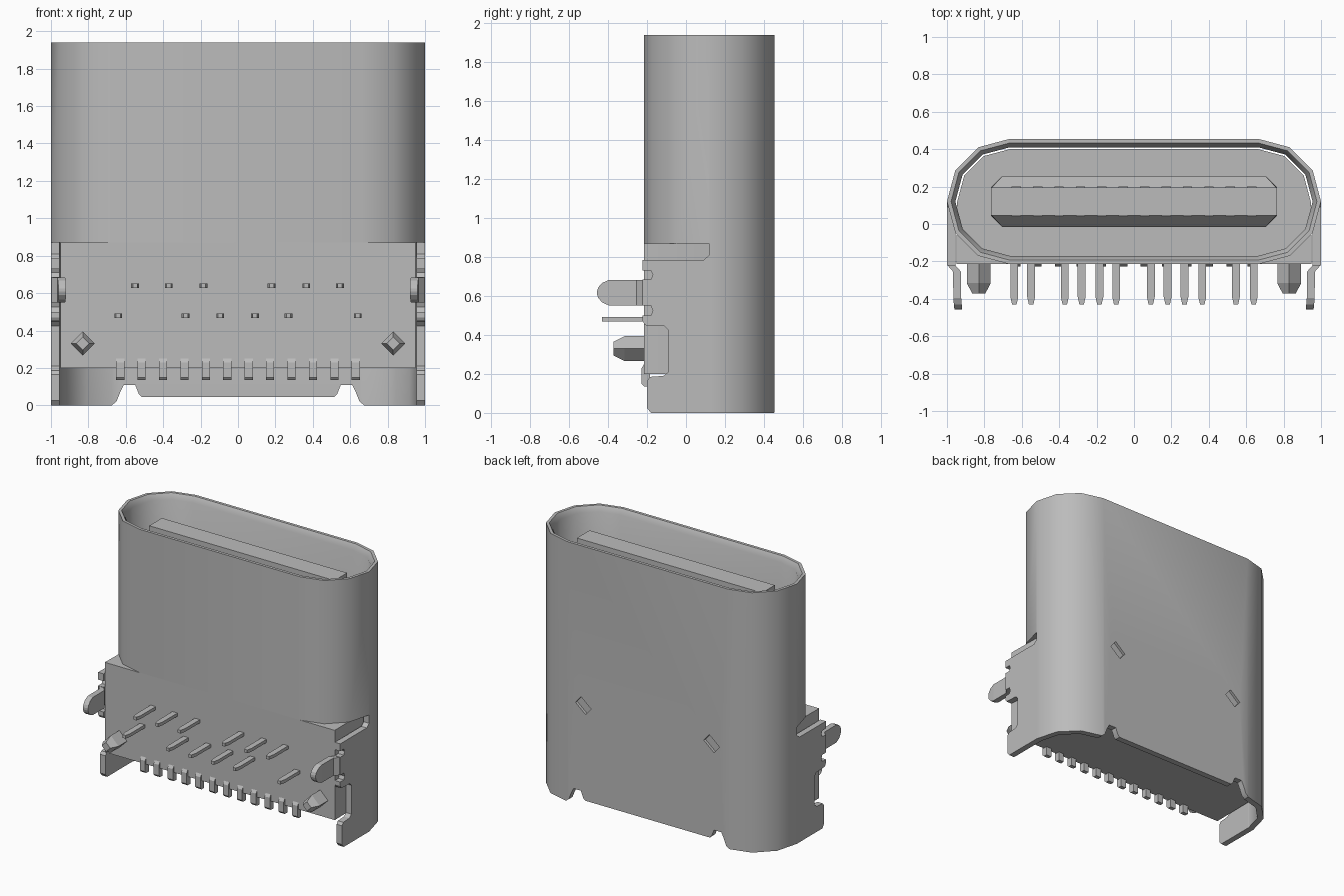
import bpy, bmesh, math
from mathutils import Vector

if "Cube" in bpy.data.objects:
    bpy.data.objects.remove(bpy.data.objects["Cube"])

GREY = (0.5, 0.5, 0.5, 1)
metal = bpy.data.materials.new("grey metal")
metal.use_nodes = True
metal.diffuse_color = GREY
metal.node_tree.nodes["Principled BSDF"].inputs["Base Color"].default_value = GREY

CX, CY, R, TOP, SHELF = 0.665, 0.12, 0.335, 1.94, 0.87


def loft(name, rings, smooth=False):
    """Skin a list of equal point rings and cap both ends."""
    bm = bmesh.new()
    rows = [[bm.verts.new(p) for p in ring] for ring in rings]
    n = len(rows[0])
    for a, b in zip(rows, rows[1:]):
        for i in range(n):
            j = (i + 1) % n
            bm.faces.new((a[i], a[j], b[j], b[i]))
    bm.faces.new(rows[0])
    bm.faces.new(rows[-1])
    return finish(name, bm, smooth)


def finish(name, bm, smooth=False):
    bmesh.ops.recalc_face_normals(bm, faces=bm.faces)
    mesh = bpy.data.meshes.new(name)
    bm.to_mesh(mesh)
    bm.free()
    mesh.materials.append(metal)
    ob = bpy.data.objects.new(name, mesh)
    bpy.context.collection.objects.link(ob)
    if smooth:
        shade(ob)
    return ob


def select(ob):
    bpy.ops.object.select_all(action="DESELECT")
    ob.select_set(True)
    bpy.context.view_layer.objects.active = ob


def shade(ob):
    select(ob)
    bpy.ops.object.shade_smooth_by_angle(angle=math.radians(35))


def prism(name, pts, axis, lo, hi, smooth=False):
    """Extrude a 2D outline along x, y or z."""
    def place(p, h):
        q = list(p)
        q.insert("xyz".index(axis), h)
        return Vector(q)
    return loft(name, [[place(p, h) for p in pts] for h in (lo, hi)], smooth)


def box(name, x, y, z):
    return prism(name, [(x[0], y[0]), (x[1], y[0]), (x[1], y[1]), (x[0], y[1])], "z", *z)


def rod(name, stations, smooth=False):
    """Rectangular bar along y from (y, x, half width, z, half height)."""
    return loft(name, [[(x + a * w, y, z + b * h) for a, b in
                        ((-1, -1), (1, -1), (1, 1), (-1, 1))]
                       for y, x, w, z, h in stations], smooth)


def arc(cx, r, start):
    return [(cx + r * math.cos(math.radians(start + 30 * i)),
             CY + r * math.sin(math.radians(start + 30 * i))) for i in range(7)]


def stadium(inset, z):
    r = R - inset
    return [(x, y, z) for x, y in arc(CX, r, -90) + arc(-CX, r, 90)]


def cut(ob, cutter):
    mod = ob.modifiers.new("cut", "BOOLEAN")
    mod.solver = "EXACT"
    mod.object = cutter
    select(ob)
    bpy.ops.object.modifier_apply(modifier=mod.name)
    bpy.data.objects.remove(cutter)


# Outer shell: a closed loop of rings, giving a thin wall with a bevelled mouth
bm = bmesh.new()
profile = [(0, 0), (0, TOP), (0.022, TOP), (0.045, TOP - 0.04), (0.045, 0)]
rows = [[bm.verts.new(p) for p in stadium(*ring)] for ring in profile]
for k, a in enumerate(rows):
    b = rows[(k + 1) % len(rows)]
    for i in range(len(a)):
        j = (i + 1) % len(a)
        bm.faces.new((a[i], a[j], b[j], b[i]))
shell = finish("outer_shell", bm)

# Open the lower front, notch the lower back edge, recess two dimples
cut(shell, box("front_opening", (-2, 2), (-1, 0.118), (-1, SHELF)))
half = [(0.515, 0.045), (0.53, 0.06), (0.55, 0.11), (0.61, 0.11),
        (0.63, 0.07), (0.65, 0.02), (0.7, -0.02)]
notch = half + [(-x, z) for x, z in reversed(half)]
cut(shell, prism("back_notch", notch, "y", 0.25, 0.6))
for s in (-1, 1):
    tilt = math.radians(40)
    c, d = math.cos(tilt), math.sin(tilt)
    slot = [(s * 0.53 + u * c - v * d, 0.75 + u * d + v * c)
            for u, v in ((-0.055, -0.035), (0.055, -0.035), (0.055, 0.035), (-0.055, 0.035))]
    cut(shell, prism("dimple_cutter", slot, "y", 0.435, 0.6))
shade(shell)

# Inner body block: square at the front, rounded at the back
br = 0.28
outline = ([(-0.95, -0.215), (0.95, -0.215)] + arc(CX, br, -90)[3:]
           + arc(-CX, br, 90)[:4])
prism("inner_body", outline, "z", 0.2, SHELF, True)

# Tongue with a flared foot and chamfered corners
def tongue_ring(hx, hy, c, z):
    pts = [(hx, -hy + c), (hx, hy - c), (hx - c, hy), (-hx + c, hy),
           (-hx, hy - c), (-hx, -hy + c), (-hx + c, -hy), (hx - c, -hy)]
    return [(x, y + 0.12, z) for x, y in pts]

loft("tongue_foot", [tongue_ring(0.765, 0.135, 0.06, SHELF),
                     tongue_ring(0.765, 0.135, 0.06, 1.05),
                     tongue_ring(0.765, 0.075, 0.005, 1.12)])
box("tongue", (-0.765, 0.765), (0.045, 0.195), (SHELF, 1.84))

# Contacts on the tongue and solder feet along the bottom
foot = [(-0.215, 0.25), (-0.228, 0.23), (-0.228, 0.15), (-0.215, 0.135),
        (-0.185, 0.135), (-0.185, 0.25)]
for i in range(12):
    x = (i - 5.5) * 0.1145
    prism("solder_foot", foot, "x", x - 0.022, x + 0.022)
    for y in (0.042, 0.198):
        box("contact", (x - 0.025, x + 0.025), (y - 0.003, y + 0.003), (1.12, 1.75))

# Two rows of through pins with tapered tips
for z, xs in ((0.64, (-0.55, -0.37, -0.185, 0.18, 0.365, 0.545)),
              (0.48, (-0.64, -0.28, -0.095, 0.09, 0.27, 0.64))):
    for x in xs:
        rod("through_pin", [(-0.2, x, 0.021, z, 0.012), (-0.39, x, 0.021, z, 0.012),
                            (-0.43, x, 0.012, z, 0.012)])

# Side plates, mounting tabs and locating pegs
plate = [(0.12, 0), (-0.18, 0), (-0.2, 0.025), (-0.2, 0.165), (-0.185, 0.185),
         (-0.115, 0.19), (-0.09, 0.21), (-0.09, 0.425), (-0.11, 0.445),
         (-0.21, 0.45), (-0.222, 0.47), (-0.222, 0.5), (-0.18, 0.5),
         (-0.17, 0.525), (-0.18, 0.55), (-0.222, 0.55), (-0.222, 0.685),
         (-0.18, 0.685), (-0.17, 0.71), (-0.18, 0.73), (-0.222, 0.73),
         (-0.222, 0.785), (0.09, 0.785), (0.12, 0.81)]
for s in (-1, 1):
    side = "left" if s > 0 else "right"
    prism(side + "_side_plate", plate, "x", s * 0.955, s * 1.0)
    rod(side + "_mounting_tab",
        [(y, s * x, 0.021, 0.617, h) for y, x, h in
         ((-0.19, 0.978, 0.066), (-0.222, 0.975, 0.066), (-0.255, 0.946, 0.066),
          (-0.395, 0.945, 0.066), (-0.43, 0.942, 0.05), (-0.45, 0.94, 0.028),
          (-0.457, 0.94, 0.008))])
    loft(side + "_locating_peg",
         [[(s * 0.83 + r * math.cos(a * math.pi / 2), y, 0.33 + r * math.sin(a * math.pi / 2))
           for a in range(4)] for y, r in ((-0.2, 0.064), (-0.315, 0.064), (-0.372, 0.035))])
